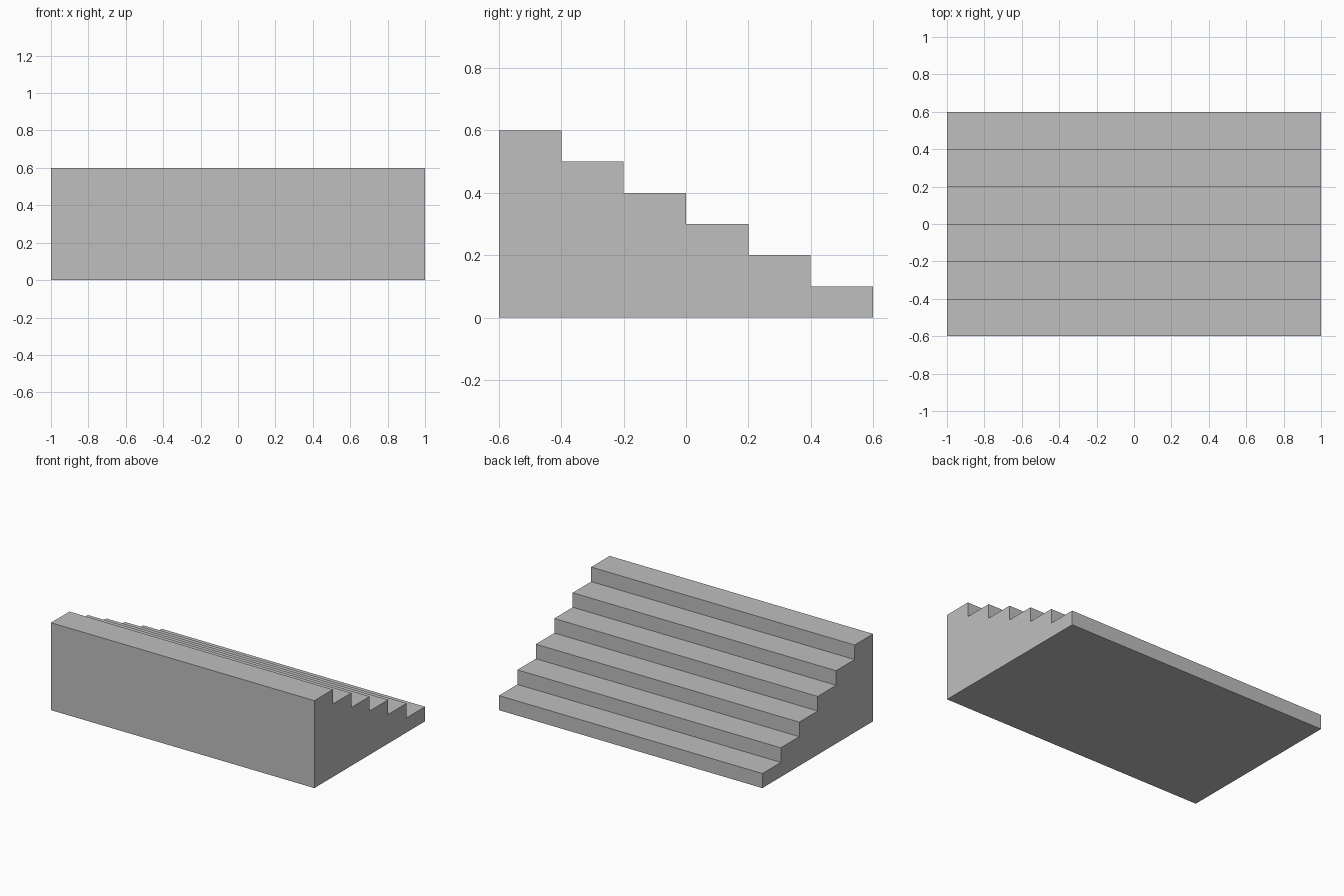
import bpy
import bmesh

cube = bpy.data.objects.get("Cube")
if cube:
    bpy.data.objects.remove(cube, do_unlink=True)

STEPS, TREAD, RISE, WIDTH = 6, 0.2, 0.1, 2.0
DEPTH = STEPS * TREAD

# Plain grey
grey = bpy.data.materials.new("grey")
grey.use_nodes = True
colour = (0.52, 0.52, 0.52, 1)
grey.diffuse_color = colour
grey.node_tree.nodes["Principled BSDF"].inputs["Base Color"].default_value = colour

# Stepped side profile, highest step at the front
profile = [(DEPTH / 2, 0), (-DEPTH / 2, 0)]
for i in range(STEPS):
    y = -DEPTH / 2 + i * TREAD
    z = (STEPS - i) * RISE
    profile += [(y, z), (y + TREAD, z)]

# Extrude the profile across the width
bm = bmesh.new()
side = bm.faces.new([bm.verts.new((-WIDTH / 2, y, z)) for y, z in profile])
extruded = bmesh.ops.extrude_face_region(bm, geom=[side], use_keep_orig=True)
moved = [v for v in extruded["geom"] if isinstance(v, bmesh.types.BMVert)]
bmesh.ops.translate(bm, vec=(WIDTH, 0, 0), verts=moved)
bmesh.ops.recalc_face_normals(bm, faces=bm.faces[:])

mesh = bpy.data.meshes.new("staircase")
bm.to_mesh(mesh)
bm.free()
mesh.materials.append(grey)
staircase = bpy.data.objects.new("staircase", mesh)
bpy.context.collection.objects.link(staircase)
